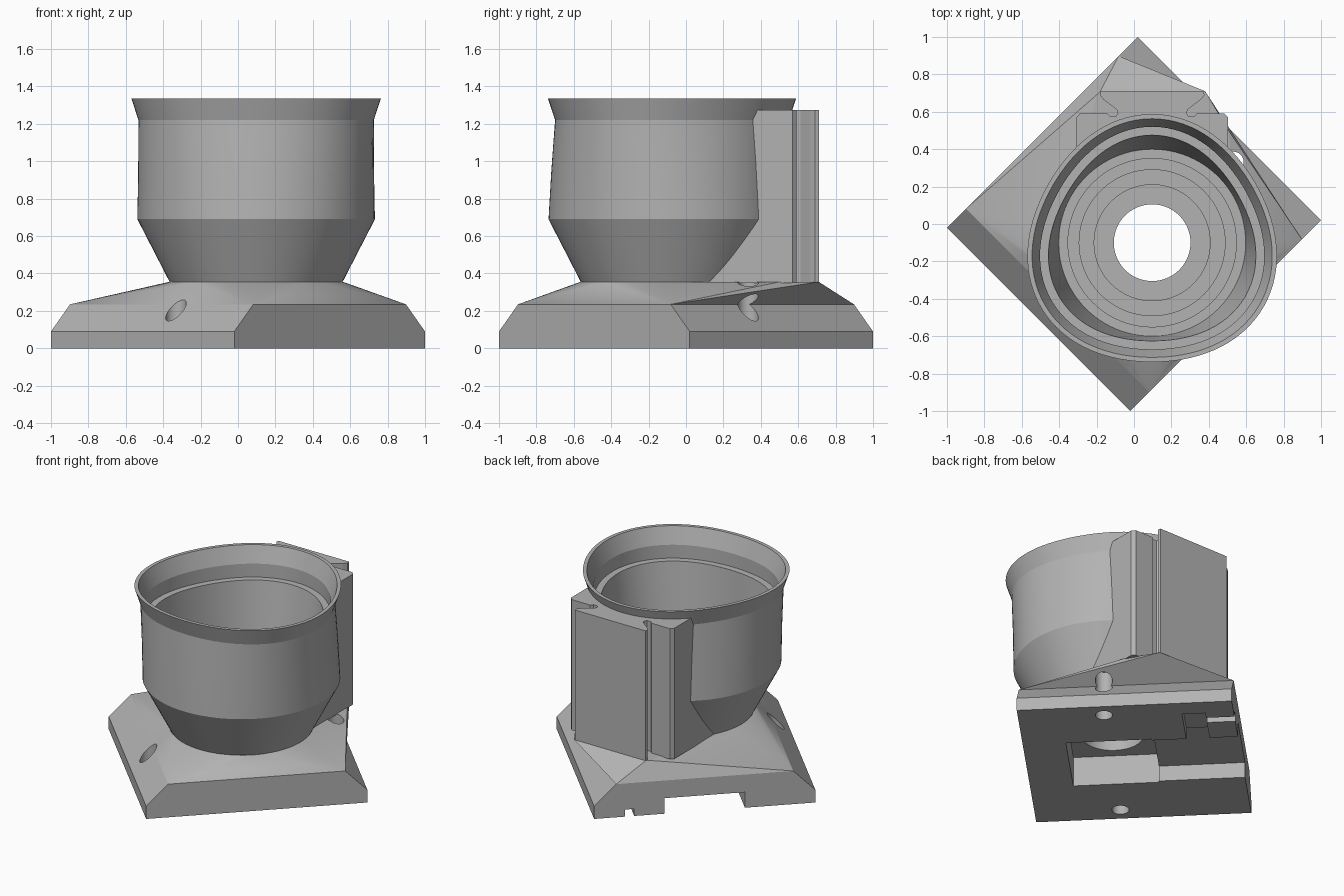
import bpy
import bmesh
from math import cos, sin, pi, sqrt, radians

if "Cube" in bpy.data.objects:
    bpy.data.objects.remove(bpy.data.objects["Cube"], do_unlink=True)

CX, CY = 0.097, -0.1      # cup axis
SEG = 96

grey = bpy.data.materials.new("mid grey")
grey.use_nodes = True
grey.diffuse_color = (0.45, 0.45, 0.45, 1)
grey.node_tree.nodes["Principled BSDF"].inputs["Base Color"].default_value = (0.45, 0.45, 0.45, 1)


def finish(name, bm):
    bmesh.ops.recalc_face_normals(bm, faces=bm.faces)
    mesh = bpy.data.meshes.new(name)
    bm.to_mesh(mesh)
    bm.free()
    mesh.materials.append(grey)
    ob = bpy.data.objects.new(name, mesh)
    bpy.context.collection.objects.link(ob)
    return ob


def loft(name, loops, closed=False):
    """Skin equal-length point loops; cap the ends or join last to first."""
    bm = bmesh.new()
    rings = [[bm.verts.new(p) for p in loop] for loop in loops]
    n = len(rings[0])
    pairs = list(zip(rings, rings[1:])) + ([(rings[-1], rings[0])] if closed else [])
    for a, b in pairs:
        for i in range(n):
            j = (i + 1) % n
            bm.faces.new((a[i], a[j], b[j], b[i]))
    if not closed:
        bm.faces.new(rings[0])
        bm.faces.new(rings[-1])
    return finish(name, bm)


def diag(u, v, z):
    """Base frame: u runs to back right side, v to back left, at 45 degrees."""
    return ((v - u) / sqrt(2), (u + v) / sqrt(2), z)


def ring(z, r, lobe=0.0, cx=CX, cy=CY):
    """Circle, or softly three-lobed outline with a lobe at the back."""
    pts = []
    for i in range(SEG):
        t = 2 * pi * i / SEG
        q = r + lobe * cos(3 * (t - pi / 2))
        pts.append((cx + q * cos(t), cy + q * sin(t), z))
    return pts


def diag_box(name, u0, u1, v0, v1, z0, z1):
    corners = ((u0, v0), (u1, v0), (u1, v1), (u0, v1))
    return loft(name, [[diag(u, v, z) for u, v in corners] for z in (z0, z1)])


def cut(targets, cutter):
    cutter.hide_render = True
    for ob in targets:
        mod = ob.modifiers.new("cut", 'BOOLEAN')
        mod.operation = 'DIFFERENCE'
        mod.solver = 'EXACT'
        mod.object = cutter
        bpy.context.view_layer.objects.active = ob
        bpy.ops.object.modifier_apply(modifier=mod.name)
    bpy.data.objects.remove(cutter, do_unlink=True)


# Base plate: bevelled profile run along the diagonal
profile = [(-0.721, 0), (0.721, 0), (0.721, 0.09), (0.577, 0.235), (-0.577, 0.235), (-0.721, 0.09)]
base = loft("base_plate", [[diag(u, v, z) for v, z in profile] for u in (-0.693, 0.693)])

# Shoulder: hull from the plate top to the outline of cup foot and bracket
bm = bmesh.new()
for u in (-0.693, 0.693):
    for v in (-0.577, 0.577):
        bm.verts.new(diag(u, v, 0.235))
for p in ring(0.355, 0.465):
    bm.verts.new(p)
for x, y in ((-0.2, 0.69), (-0.18, 0.71), (0.38, 0.71), (0.505, 0.5)):
    bm.verts.new((x, y, 0.355))
res = bmesh.ops.convex_hull(bm, input=bm.verts)
bmesh.ops.delete(bm, geom=[v for v in bm.verts if not v.link_faces], context='VERTS')
bmesh.ops.dissolve_limit(bm, angle_limit=radians(0.5), verts=bm.verts, edges=bm.edges)
shoulder = finish("base_shoulder", bm)

# Openings in the base: pocket, cable channel, small recess, slot, drain and screw holes
both = [base, shoulder]
cut(both, loft("drain_cutter", [ring(-0.1, 0.205), ring(0.6, 0.205)]))
cut(both, diag_box("pocket_cutter", -0.415, 0.138, -0.277, 0.277, -0.1, 0.21))
cut([base], diag_box("channel_cutter", 0.1, 0.8, -0.262, 0.262, -0.1, 0.11))
cut([base], diag_box("recess_cutter", 0.36, 0.51, 0.25, 0.58, -0.1, 0.08))
cut([base], diag_box("slot_cutter", 0.48, 0.8, 0.46, 0.52, -0.1, 0.05))
for side in (-0.61, 0.61):
    hx, hy, _ = diag(-0.141, side, 0)
    cut(both, loft("screw_cutter", [ring(z, 0.055, 0, hx, hy) for z in (-0.1, 0.6)]))

# Cup: conical foot, body easing into three lobes, flared rim, stepped inside
outer = [(0.35, 0.46, 0), (0.69, 0.635, 0), (0.95, 0.63, 0.01), (1.22, 0.625, 0.025), (1.335, 0.663, 0.025)]
inner = [(1.335, 0.638, 0.025), (1.22, 0.595, 0.025), (1.125, 0.595, 0.025), (1.125, 0.55, 0.025),
         (0.7, 0.5, 0)]
radii = (0.45, 0.39, 0.31, 0.205)
levels = (0.7, 0.6, 0.52, 0.45)
for r, z, z_next in zip(radii, levels, levels[1:] + (0.35,)):
    inner += [(z, r, 0), (z_next, r, 0)]
cup = loft("cup", [ring(*s) for s in outer + inner], closed=True)

# Rear bracket: block with a dovetail plate undercut at both edges
half = [(0.405, -0.1), (0.405, 0.57), (0.385, 0.592), (0.24, 0.592), (0.225, 0.575), (0.195, 0.575),
        (0.183, 0.592), (0.19, 0.612), (0.26, 0.665), (0.28, 0.69), (0.275, 0.71)]
outline = [(CX + x, y) for x, y in half] + [(CX - x, y) for x, y in reversed(half)]
bracket = loft("rear_bracket", [[(x, y, z) for x, y in outline] for z in (0.35, 1.275)])
core = [(0.2, 0.36, 0)] + [(z, r - 0.02, lobe) for z, r, lobe in outer]
cut([bracket], loft("cup_core_cutter", [ring(*s) for s in core]))

# Smooth the curved walls, keep edges crisp
for ob in (base, shoulder, cup, bracket):
    bpy.ops.object.select_all(action='DESELECT')
    ob.select_set(True)
    bpy.context.view_layer.objects.active = ob
    bpy.ops.object.shade_smooth_by_angle(angle=radians(15 if ob is cup else 12))
